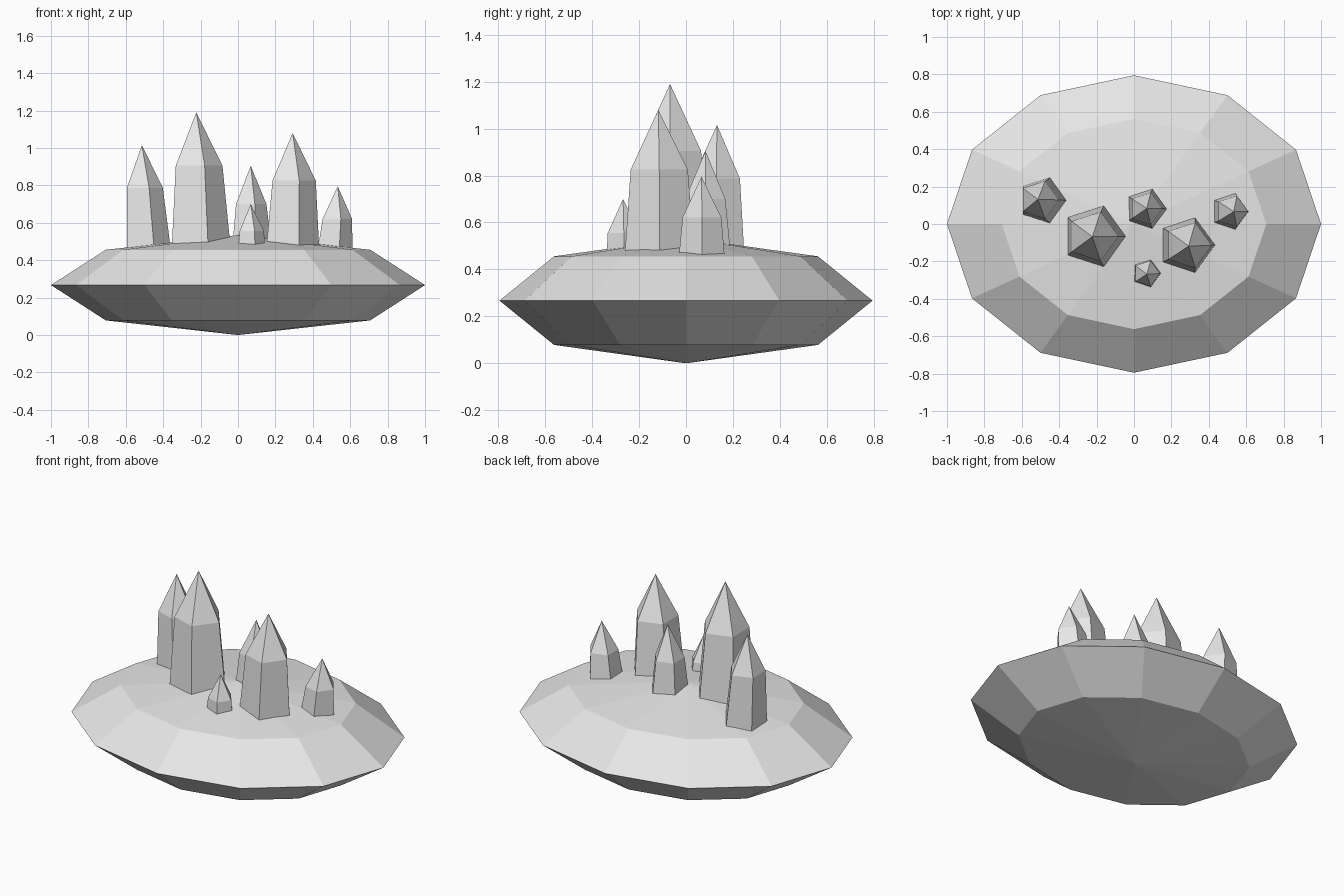
import bpy
import bmesh
import math
from mathutils import Matrix

cube = bpy.data.objects.get("Cube")
if cube:
    bpy.data.objects.remove(cube)

# One stone grey for everything
stone = bpy.data.materials.new("stone_grey")
stone.use_nodes = True
GREY = (0.8, 0.8, 0.8, 1.0)
stone.diffuse_color = GREY
stone.node_tree.nodes["Principled BSDF"].inputs["Base Color"].default_value = GREY


def finish(name, bm):
    bmesh.ops.recalc_face_normals(bm, faces=bm.faces[:])
    mesh = bpy.data.meshes.new(name)
    bm.to_mesh(mesh)
    bm.free()
    mesh.materials.append(stone)
    obj = bpy.data.objects.new(name, mesh)
    bpy.context.collection.objects.link(obj)
    return obj


def crystal(name, base, shoulder, tip, sides=5, root=0.44):
    """Tapered prism with a pointed cap; base = (x, y, r), shoulder = (x, y, r, z)."""
    bm = bmesh.new()

    def ring(x, y, r, z):
        angles = [math.tau * i / sides for i in range(sides)]
        return [bm.verts.new((x + r * math.cos(a), y + r * math.sin(a), z)) for a in angles]

    low, high = ring(*base, root), ring(*shoulder)
    apex = bm.verts.new(tip)
    for i in range(sides):
        j = (i + 1) % sides
        bm.faces.new((low[i], low[j], high[j], high[i]))
        bm.faces.new((high[i], high[j], apex))
    bm.faces.new(low[::-1])
    return finish(name, bm)


# Flattened faceted rock
bm = bmesh.new()
bmesh.ops.create_uvsphere(bm, u_segments=12, v_segments=4, radius=1)
bmesh.ops.transform(bm, verts=bm.verts[:], matrix=Matrix.Translation((0, 0, 0.267))
                    @ Matrix.Diagonal((1, 0.795, 0.267, 1)))
finish("rock_base", bm)

# Crystals, leaning slightly outward
crystal("crystal_far_right", (-0.487, 0.126, 0.130), (-0.508, 0.129, 0.106, 0.787), (-0.514, 0.132, 1.015))
crystal("crystal_tallest", (-0.213, -0.065, 0.176), (-0.221, -0.067, 0.138, 0.905), (-0.223, -0.068, 1.19))
crystal("crystal_middle", (0.064, 0.080, 0.119), (0.062, 0.082, 0.090, 0.70), (0.068, 0.083, 0.905))
crystal("crystal_second_tallest", (0.277, -0.112, 0.158), (0.288, -0.114, 0.128, 0.825), (0.292, -0.118, 1.08))
crystal("crystal_far_left", (0.508, 0.067, 0.104), (0.523, 0.068, 0.087, 0.621), (0.533, 0.066, 0.795))
crystal("crystal_small_front", (0.065, -0.262, 0.081), (0.067, -0.265, 0.072, 0.555), (0.068, -0.268, 0.70))
